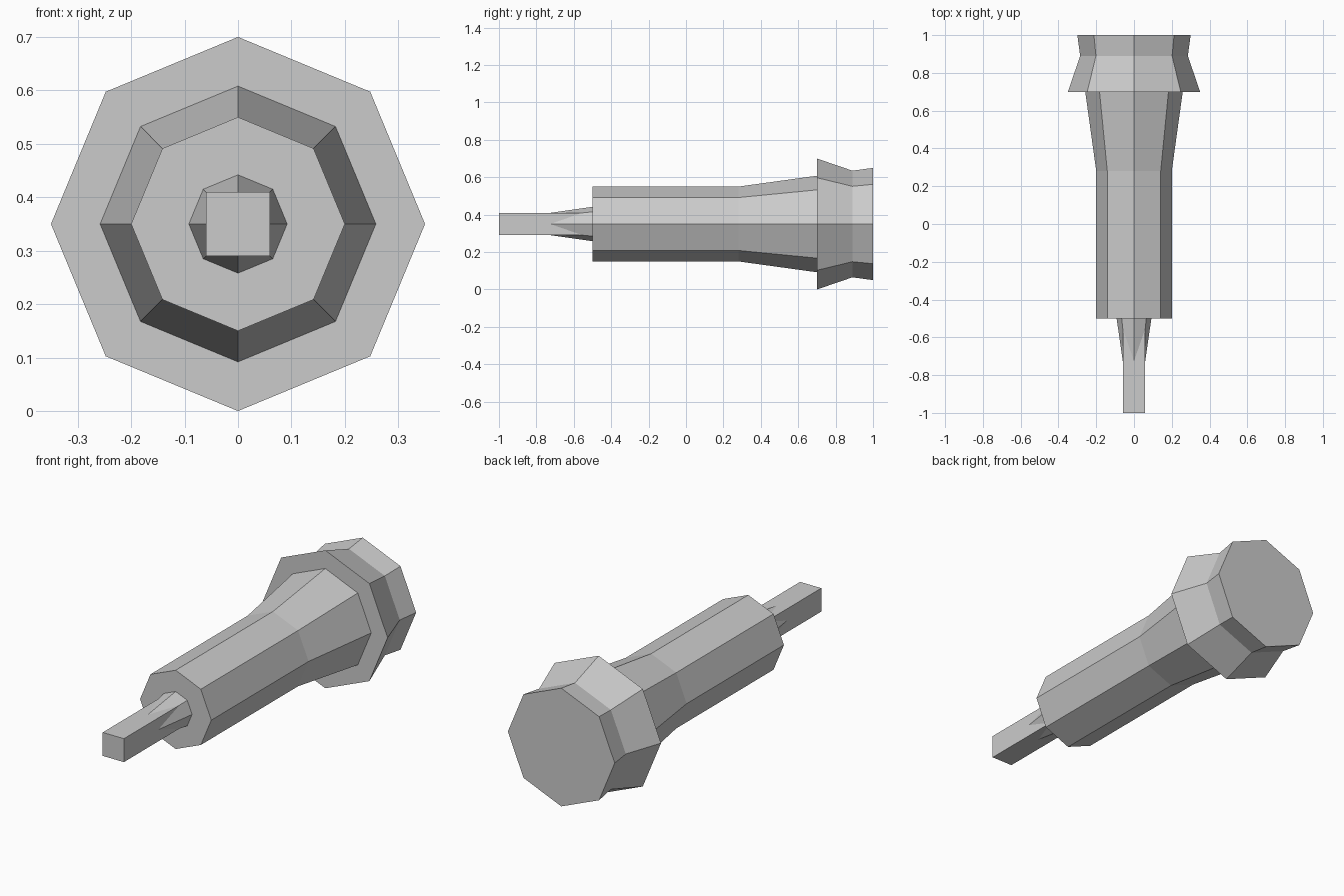
import bpy, bmesh
from math import cos, sin, tau

if "Cube" in bpy.data.objects:
    bpy.data.objects.remove(bpy.data.objects["Cube"])

AXIS_Z = 0.35  # height of the tool's long axis


def lathe(name, profile, sides=8, phase=0.0):
    """Capped flat-sided solid along y from (y, radius) stations."""
    bm = bmesh.new()
    rings = []
    for y, r in profile:
        rings.append([bm.verts.new((r * cos(phase + tau * i / sides), y,
                                    AXIS_Z + r * sin(phase + tau * i / sides)))
                      for i in range(sides)])
    for a, b in zip(rings, rings[1:]):
        for i in range(sides):
            j = (i + 1) % sides
            bm.faces.new((a[i], a[j], b[j], b[i]))
    bm.faces.new(rings[0])
    bm.faces.new(rings[-1])
    bmesh.ops.recalc_face_normals(bm, faces=bm.faces)
    mesh = bpy.data.meshes.new(name)
    bm.to_mesh(mesh)
    bm.free()
    obj = bpy.data.objects.new(name, mesh)
    bpy.context.collection.objects.link(obj)
    return obj


# Flared end cap
lathe("end_cap", [(0.70, 0.35), (0.89, 0.285), (1.0, 0.30)])

# Octagonal grip, widening toward the cap
lathe("handle", [(-0.50, 0.20), (0.28, 0.20), (0.70, 0.258)])

# Tapered collar where the shank enters the handle
lathe("collar", [(-0.75, 0.056), (-0.50, 0.092)])

# Square shank
half = 0.0595
lathe("shank", [(-1.0, half * 2 ** 0.5), (-0.50, half * 2 ** 0.5)], sides=4, phase=tau / 8)
